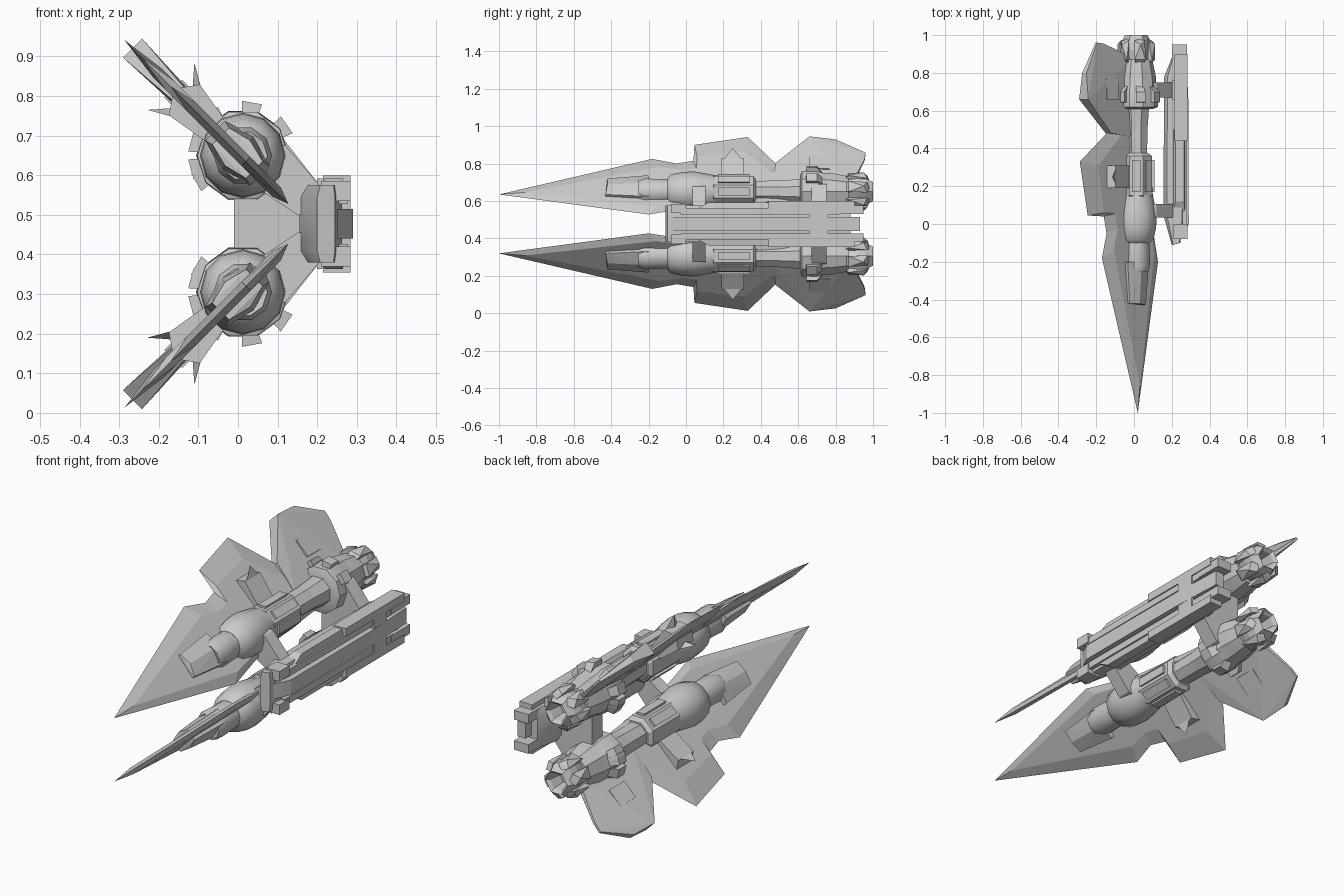
import bpy, bmesh, math
from mathutils import Vector

cube = bpy.data.objects.get("Cube")
if cube:
    bpy.data.objects.remove(cube)

MID = 0.4775                 # height of the mirror plane
S = math.sqrt(0.5)
NX, NZ = 0.012, 0.65         # engine axis

grey = bpy.data.materials.new("hull_grey")
grey.use_nodes = True
tone = (0.6, 0.6, 0.6, 1)
grey.diffuse_color = tone
grey.node_tree.nodes["Principled BSDF"].inputs["Base Color"].default_value = tone


def finish(name, bm, smooth=None):
    """Turn a bmesh of the upper half into an object mirrored top to bottom."""
    bmesh.ops.recalc_face_normals(bm, faces=bm.faces[:])
    bmesh.ops.translate(bm, verts=bm.verts[:], vec=(0, 0, -MID))
    me = bpy.data.meshes.new(name)
    bm.to_mesh(me)
    bm.free()
    me.materials.append(grey)
    ob = bpy.data.objects.new(name, me)
    bpy.context.collection.objects.link(ob)
    ob.location.z = MID
    mod = ob.modifiers.new("mirror", 'MIRROR')
    mod.use_axis = (False, False, True)
    mod.use_clip = True
    if smooth:
        bpy.ops.object.select_all(action='DESELECT')
        bpy.context.view_layer.objects.active = ob
        ob.select_set(True)
        bpy.ops.object.shade_smooth_by_angle(angle=math.radians(smooth))
    return ob


def hulls(name, groups, smooth=None):
    """One object made of a convex solid per group of points."""
    bm = bmesh.new()
    for pts in groups:
        vs = [bm.verts.new(p) for p in pts]
        res = bmesh.ops.convex_hull(bm, input=vs)
        junk = [g for g in res["geom_interior"] if isinstance(g, bmesh.types.BMVert)]
        bmesh.ops.delete(bm, geom=junk, context='VERTS')
    bmesh.ops.dissolve_limit(bm, angle_limit=0.01, verts=bm.verts[:], edges=bm.edges[:])
    return finish(name, bm, smooth)


def box(x0, x1, y0, y1, z0, z1):
    return [(x, y, z) for x in (x0, x1) for y in (y0, y1) for z in (z0, z1)]


def slab(outline, y0, y1):
    return [(x, y, z) for x, z in outline for y in (y0, y1)]


def wing(u, v, y):
    """Point in the tilted wing plane: u outward, v along its normal."""
    return Vector((0.02 + (v - u) * S, y, 0.635 + (u + v) * S))


def around(a, r, y):
    return (NX + r * math.cos(a), y, NZ + r * math.sin(a))


def turned(name, stations, sides, smooth=None, spin=0):
    """Faceted body swept along the engine axis from (y, radius) stations."""
    bm = bmesh.new()
    rings = [[bm.verts.new(around(math.tau * i / sides + spin, r, y)) for i in range(sides)]
             for y, r in stations]
    for a, b in zip(rings, rings[1:]):
        for i in range(sides):
            j = (i + 1) % sides
            bm.faces.new((a[i], a[j], b[j], b[i]))
    bm.faces.new(rings[0])
    bm.faces.new(rings[-1])
    return finish(name, bm, smooth)


# Long blade wing: sharp rim, raised flat centre on both sides
rim = [(-1, .635), (-.18, .825), (-.05, .80), (.04, .815), (.045, .90), (.33, .942),
       (.48, .80), (.62, .70), (.55, .60), (.1, .575), (-.2, .528)]
bm = bmesh.new()
edge = [bm.verts.new(wing((z - .635) / S, 0, y)) for y, z in rim]
for side in (1, -1):
    top = [bm.verts.new(wing((z - .635) / S * .72, side * .016, y * .88 + .02)) for y, z in rim]
    n = len(rim)
    for i in range(n):
        j = (i + 1) % n
        bm.faces.new((edge[i], edge[j], top[j], top[i]))
    bm.faces.new(top)
finish("blade_wing", bm)

# Rear petal fin, wedge shaped with a thick leading edge
petal = [(.46, .05, .018), (.48, .22, .02), (.66, .405, .034), (.80, .40, .016),
         (.96, .31, .006), (.955, .26, .006), (.88, .05, .012)]
hulls("petal_fin", [[wing(u, s * v, y) for y, u, v in petal for s in (1, -1)]])
hulls("petal_panel", [[wing(u, s * v, y) for u in (.17, .26) for y, v in ((.66, .032), (.77, .024))
                       for s in (1, -1)]])

# Scoops standing on both faces of the wing, with pointed tips
for s, label in ((1, "inner"), (-1, "outer")):
    body = [wing(u, s * v, y) for u, v in ((.10, .012), (.10, .035), (.25, .012), (.22, .055))
            for y in (.19, .31)]
    spike = [wing(.20, s * .045, .19), wing(.20, s * .045, .31),
             wing(.23, s * .04, .25), wing(.268, s * .084, .25)]
    hulls(label + "_scoop", [body, spike])

# Forward cheek plates hugging the blade
hulls("cheek_plate", [[wing(u, s * v, y) for s in (1, -1)
                       for u, v, y in ((-.03, .03, -.43), (.09, .03, -.42), (.03, .045, -.42),
                                       (-.05, .035, -.2), (.11, .035, -.2), (.03, .06, -.2))]])

# Engine body from intake to exhaust
turned("engine_intake", [(-.14, .045), (-.25, .045), (-.255, .062), (-.22, .074), (-.13, .07), (-.07, .07)],
       10, 40)
turned("engine_collar", [(-.10, .07), (-.08, .092), (-.02, .105), (.04, .108), (.09, .10), (.17, .085)],
       12, 40)
turned("engine_core", [(.13, .075), (.15, .092), (.36, .09), (.375, .07)], 8, spin=math.pi / 8)
turned("engine_neck", [(.36, .062), (.50, .064), (.64, .075)], 8, spin=math.pi / 8)
turned("engine_rear", [(.61, .09), (.62, .115), (.70, .118), (.73, .106), (.78, .104), (.87, .085)], 10, 25)
turned("engine_nozzle", [(.85, .07), (.92, .085), (.96, .08), (1.0, .06), (.985, .045), (.92, .035)], 6)

# Armour rails along the engine core
rails = []
for deg in (0, 45, 90, 225, 270):
    a = math.radians(deg)
    rails.append([around(a + d, r, y) for d in (-.22, .22) for r in (.06, .098) for y in (.17, .34)])
hulls("engine_rails", rails)

# Tabs around the rear ring and tail petals around the nozzle
tabs = []
for deg in (-150, 165, 195, 35, 80, 128):
    a = math.radians(deg)
    tabs.append([around(a + d, r, y) for d in (-.19, .19) for r, y in
                 ((.09, .64), (.138, .645), (.138, .70), (.09, .74))])
hulls("ring_tabs", tabs)
tails = []
for k in range(6):
    a = math.tau * k / 6 + .3
    tails.append([around(a + d, r, y) for d, r, y in
                  ((-.3, .07, .84), (.3, .07, .84), (-.3, .1, .87), (.3, .1, .87),
                   (-.35, .085, .97), (.35, .085, .97), (0, .105, .95), (0, .06, .98))])
hulls("tail_petals", tails)

# Struts joining the engines to the side pod
front = [(.06, .56), (.07, .69), (.12, .675), (.21, .57), (.21, .50), (.15, .50)]
rear = [(-.01, MID), (-.01, .57), (.08, .70), (.12, .685), (.21, .57), (.21, MID)]
hulls("front_strut", [slab(front, .035, .105)])
hulls("rear_yoke", [slab(rear, .67, .75)])

# Side pod: main body, outer spine, edge rails and end blocks
plan = [(.20, -.11), (.245, -.10), (.262, .02), (.262, .88), (.20, .88), (.16, .78), (.155, .05)]
pod = [(x, y, z) for x, y in plan for z in (MID, .545)]
pod += [(x + (.23 - x) * .25, y, .575) for x, y in plan]
hulls("pod_body", [pod], 30)
spine = [(x, y, z) for x, y in ((.25, -.08), (.272, -.04), (.29, .0), (.288, .65), (.275, .93), (.23, .93))
         for z in (MID, .515)]
hulls("pod_spine", [spine])
hulls("pod_rail", [box(.235, .278, -.03, .82, .528, .562),
                   box(.215, .284, .44, .90, .56, .60),
                   [(.20, .06, .56), (.27, .06, .56), (.20, .5, .56), (.27, .5, .56),
                    (.22, .12, .592), (.265, .12, .592), (.22, .5, .592), (.265, .5, .592)]])
hulls("pod_clamp", [box(.20, .284, .66, .76, MID, .592),
                    box(.21, .284, -.08, .0, .535, .585),
                    box(.20, .28, .80, .95, .53, .575)])
